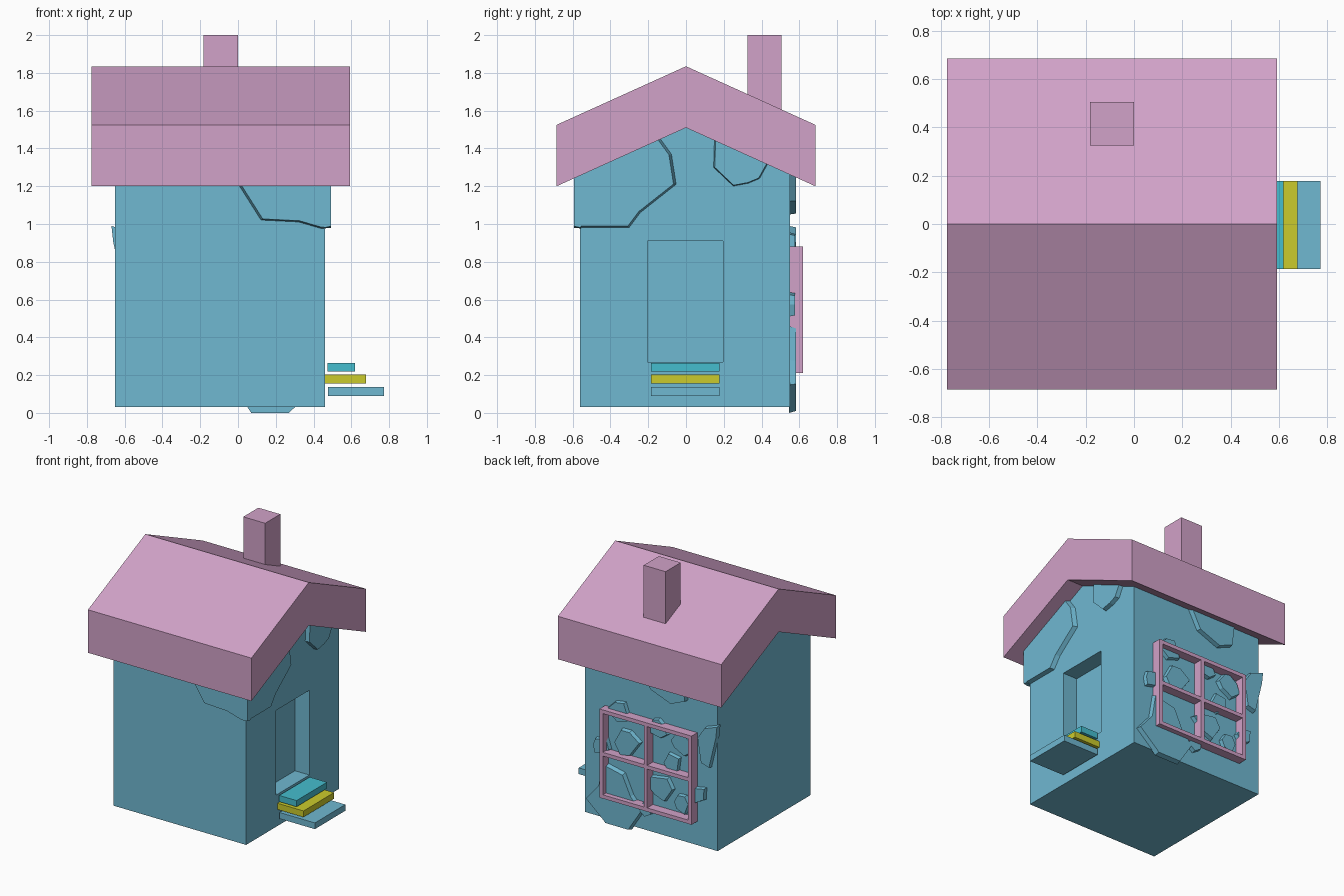
import bpy, bmesh, math, random
from mathutils import Vector

random.seed(4)
cube = bpy.data.objects.get("Cube")
if cube:
    bpy.data.objects.remove(cube, do_unlink=True)


def material(name, r, g, b):
    m = bpy.data.materials.new(name)
    m.use_nodes = True
    m.diffuse_color = (r, g, b, 1)
    bsdf = next(n for n in m.node_tree.nodes if n.type == 'BSDF_PRINCIPLED')
    bsdf.inputs["Base Color"].default_value = (r, g, b, 1)
    bsdf.inputs["Roughness"].default_value = 0.8
    return m


BLUE = material("wall blue", .16, .48, .64)
PINK = material("roof pink", .64, .36, .58)
CYAN = material("step cyan", .06, .51, .62)
YELLOW = material("step yellow", .60, .60, .025)


def loft(name, lower, upper, mat):
    """Solid between two matching outlines."""
    bm = bmesh.new()
    a = [bm.verts.new(p) for p in lower]
    b = [bm.verts.new(p) for p in upper]
    bm.faces.new(a)
    bm.faces.new(b)
    for i in range(len(a)):
        j = (i + 1) % len(a)
        bm.faces.new((a[i], a[j], b[j], b[i]))
    bmesh.ops.recalc_face_normals(bm, faces=bm.faces)
    mesh = bpy.data.meshes.new(name)
    bm.to_mesh(mesh)
    bm.free()
    mesh.materials.append(mat)
    obj = bpy.data.objects.new(name, mesh)
    bpy.context.collection.objects.link(obj)
    return obj


def box(name, x, y, z, mat):
    ring = [(x[0], y[0]), (x[1], y[0]), (x[1], y[1]), (x[0], y[1])]
    return loft(name, [(*p, z[0]) for p in ring], [(*p, z[1]) for p in ring], mat)


def extrude_x(name, profile, x0, x1, mat):
    return loft(name, [(x0, *p) for p in profile], [(x1, *p) for p in profile], mat)


# House body with a gable
body = extrude_x("house_body", [(-.56, .03), (.55, .03), (.55, 1.28),
                                (0, 1.53), (-.56, 1.28)], -.65, .46, BLUE)

# Door recess
cutter = box("door_cutter", (.34, .6), (-.205, .195), (.27, .91), BLUE)
cutter.hide_render = True
mod = body.modifiers.new("door_recess", 'BOOLEAN')
mod.operation = 'DIFFERENCE'
mod.solver = 'EXACT'
mod.object = cutter
bpy.context.view_layer.objects.active = body
body.select_set(True)
bpy.ops.object.modifier_apply(modifier=mod.name)
bpy.data.objects.remove(cutter, do_unlink=True)

# Roof and chimney
extrude_x("roof", [(-.685, 1.2), (0, 1.51), (.685, 1.2),
                   (.685, 1.525), (0, 1.835), (-.685, 1.525)], -.775, .592, PINK)
box("chimney", (-.183, 0), (.325, .505), (1.55, 2), PINK)

# Floating door steps
for name, x, z, mat in (("top_step", (.475, .62), .218, CYAN),
                        ("middle_step", (.46, .678), .155, YELLOW),
                        ("bottom_step", (.477, .773), .09, BLUE)):
    box(name, x, (-.186, .178), (z, z + .047), mat)

# Window frame on the back wall
X0, X1, Z0, Z1 = -.48, .29, .21, .88
XM, ZM, T = (X0 + X1) / 2, (Z0 + Z1) / 2, .028
for name, x in (("left", X1 - T), ("middle", XM - T / 2), ("right", X0)):
    box("window_upright_" + name, (x, x + T), (.545, .62), (Z0, Z1), PINK)
for name, z in (("top", Z1 - T), ("middle", ZM - T / 2), ("bottom", Z0)):
    box("window_bar_" + name, (X0 + .002, X1 - .002), (.545, .619), (z, z + T), PINK)


# Broken plaster slabs: outline on a wall, narrowing outwards to an anchor point
def side(u, v, d):
    return (.46 + d, u, v)


def front(u, v, d):
    return (u, -.56 - d, v)


def back(u, v, d):
    return (u, .55 + d, v)


def slab(name, wall, outline, anchor=None, taper=.95, depth=.032):
    pts = [Vector(p) for p in outline]
    c = Vector(anchor) if anchor else sum(pts, Vector((0, 0))) / len(pts)
    loft(name, [wall(*p, -.005) for p in pts],
         [wall(*(c + (p - c) * taper), depth) for p in pts], BLUE)


slab("corner_plaster_side", side,
     [(-.592, 1.27), (-.592, .98), (-.3, .98), (-.24, 1.06), (-.05, 1.21),
      (-.075, 1.37), (-.14, 1.46), (-.2, 1.44)], (-.592, 1.25), .97)
slab("corner_plaster_front", front,
     [(0, 1.21), (.12, 1.02), (.32, 1.01), (.44, .975), (.492, .98),
      (.492, 1.27), (-.03, 1.27)], (.492, 1.25), .97)
slab("gable_plaster", side,
     [(.15, 1.46), (.145, 1.3), (.25, 1.2), (.33, 1.215), (.39, 1.24),
      (.44, 1.33), (.3, 1.39)])
slab("back_plaster_top", back,
     [(-.02, 1.27), (-.1, 1.12), (-.28, 1.05), (-.4, 1.1), (-.42, 1.27)])
slab("back_plaster_low", back,
     [(.44, .15), (.29, .02), (.27, 0), (.07, 0), (-.04, .17), (.05, .27),
      (.12, .42), (.3, .46), (.33, .28)])
slab("back_plaster_edge", back,
     [(-.5, .86), (-.56, .95), (-.67, .99), (-.66, .9), (-.6, .65), (-.53, .67)])

# Smaller chips scattered around the window
for i, (x, z, r) in enumerate(((.17, .88, .1), (.32, .58, .08), (.1, .66, .11),
                               (-.16, .84, .09), (-.36, .78, .11), (-.28, .58, .09),
                               (-.17, .4, .11), (-.36, .33, .08), (-.5, .42, .09),
                               (-.06, .2, .07))):
    n = random.randint(5, 7)
    ring = []
    for k in range(n):
        a = math.tau * (k + random.uniform(-.25, .25)) / n
        s = r * random.uniform(.65, 1.2)
        ring.append((x + s * math.cos(a), z + s * math.sin(a)))
    slab(f"plaster_chip_{i + 1}", back, ring, taper=.9, depth=.026 + .001 * (i % 5))
